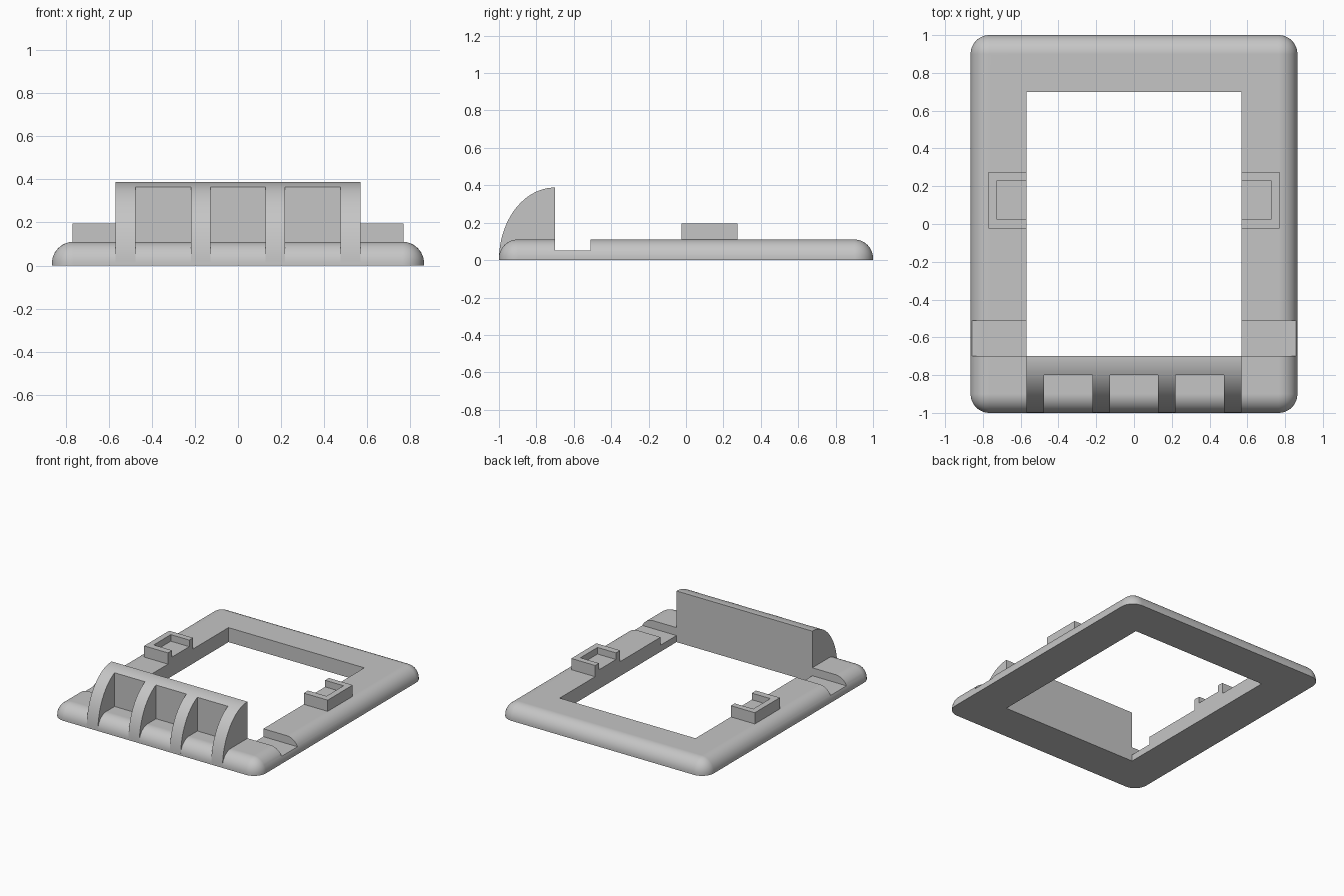
import bpy, bmesh, math

if "Cube" in bpy.data.objects:
    bpy.data.objects.remove(bpy.data.objects["Cube"], do_unlink=True)

grey = bpy.data.materials.new("plain_grey")
grey.use_nodes = True
COLOUR = (0.56, 0.56, 0.56, 1)
grey.diffuse_color = COLOUR
grey.node_tree.nodes["Principled BSDF"].inputs["Base Color"].default_value = COLOUR


def make_object(name, bm):
    bmesh.ops.recalc_face_normals(bm, faces=bm.faces)
    mesh = bpy.data.meshes.new(name)
    bm.to_mesh(mesh)
    bm.free()
    mesh.materials.append(grey)
    obj = bpy.data.objects.new(name, mesh)
    bpy.context.collection.objects.link(obj)
    return obj


def box(name, x, y, z, rounding=0):
    bm = bmesh.new()
    bmesh.ops.create_cube(bm, size=1)
    for v in bm.verts:
        v.co = [a + (c + 0.5) * (b - a) for c, (a, b) in zip(v.co, (x, y, z))]
    if rounding:
        # Round every edge except those resting on the ground
        edges = [e for e in bm.edges if max(v.co.z for v in e.verts) > z[0] + 0.001]
        bmesh.ops.bevel(bm, geom=edges, offset=rounding, segments=12,
                        profile=0.5, affect='EDGES', clamp_overlap=False)
    return make_object(name, bm)


def activate(obj):
    bpy.ops.object.select_all(action='DESELECT')
    obj.select_set(True)
    bpy.context.view_layer.objects.active = obj


def cut(obj, *cutters):
    activate(obj)
    for cutter in cutters:
        mod = obj.modifiers.new("cut", 'BOOLEAN')
        mod.operation = 'DIFFERENCE'
        mod.solver = 'EXACT'
        mod.object = cutter
        bpy.ops.object.modifier_apply(modifier=mod.name)
        bpy.data.objects.remove(cutter, do_unlink=True)


def smooth(obj):
    activate(obj)
    bpy.ops.object.shade_smooth_by_angle(angle=math.radians(30))
    mod = obj.modifiers.new("even_shading", 'WEIGHTED_NORMAL')
    mod.keep_sharp = True


HALF_X, OPEN_X, OPEN_Y = 0.865, 0.57, 0.70
RAIL_Z = 0.11

# Rounded frame with a rectangular opening and a slot across both side rails
frame = box("frame", (-HALF_X, HALF_X), (-1, 1), (0, RAIL_Z), 0.1)
cut(frame,
    box("opening", (-OPEN_X, OPEN_X), (-OPEN_Y, OPEN_Y), (-1, 1)),
    box("slot", (-1, 1), (-OPEN_Y, -0.51), (0.05, 1)))
smooth(frame)

# Curved front stop: quarter ellipse extruded sideways
STEPS, TOP, DEPTH = 32, 0.388, 0.3
bm = bmesh.new()
arc = [(math.cos(t), math.sin(t)) for t in
       (i * math.pi / 2 / STEPS for i in range(STEPS + 1))]
profile = [(-OPEN_Y, 0)] + [(-OPEN_Y - DEPTH * c, TOP * s) for c, s in arc]
face = bm.faces.new([bm.verts.new((-OPEN_X, y, z)) for y, z in profile])
side = bmesh.ops.extrude_face_region(bm, geom=[face])
bmesh.ops.translate(bm, vec=(2 * OPEN_X, 0, 0),
                    verts=[g for g in side["geom"] if isinstance(g, bmesh.types.BMVert)])
stop = make_object("ribbed_stop", bm)

# Three pockets leave four ribs in front of the back plate
cut(stop, *[box("pocket", (cx - 0.128, cx + 0.128), (-1.2, -0.80), (-1, 1))
            for cx in (-0.3475, 0, 0.3475)])
smooth(stop)

# Open-sided clips, one on each side rail
for side_name, s in (("left", 1), ("right", -1)):
    clip = box(side_name + "_clip", sorted((s * OPEN_X, s * 0.77)),
               (-0.025, 0.275), (RAIL_Z - 0.01, 0.195))
    cut(clip, box("recess", sorted((s * 0.5, s * 0.725)), (0.025, 0.23), (0.145, 1)))
